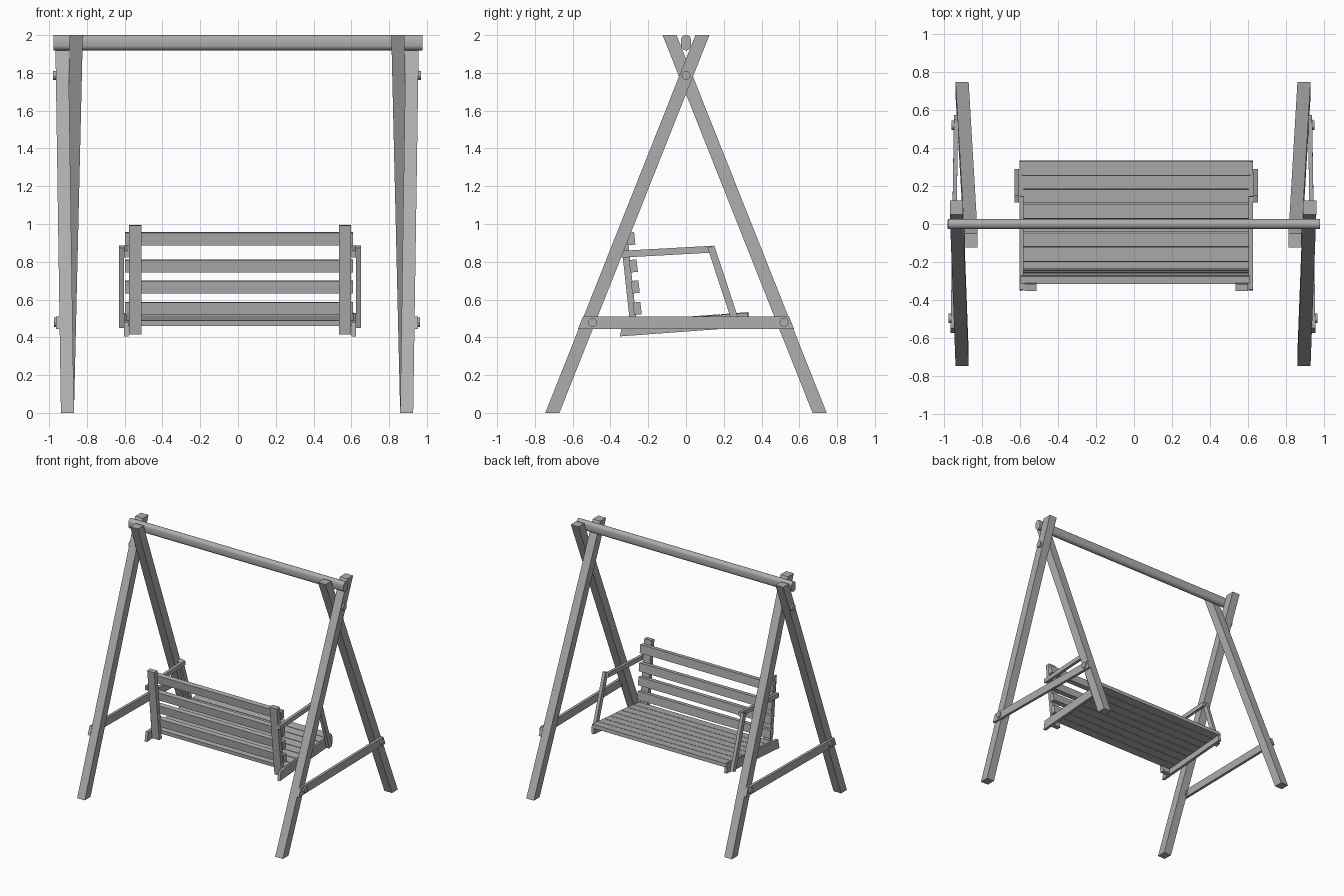
import bpy, bmesh, math

if "Cube" in bpy.data.objects:
    bpy.data.objects.remove(bpy.data.objects["Cube"])

FRAME_X = -0.005   # mirror centre of the stand
SEAT_X = 0.011     # mirror centre of the seat

wood = bpy.data.materials.new("grey_wood")
wood.diffuse_color = (0.42, 0.42, 0.42, 1)
wood.use_nodes = True
wood.node_tree.nodes["Principled BSDF"].inputs["Base Color"].default_value = wood.diffuse_color


def prism(name, pts, thick, cx=0.0, side=1):
    """Extrude a profile of (y, z, x centre) points along x."""
    bm = bmesh.new()
    a = [bm.verts.new((cx + side * (x - thick / 2), y, z)) for y, z, x in pts]
    b = [bm.verts.new((cx + side * (x + thick / 2), y, z)) for y, z, x in pts]
    bm.faces.new(a)
    bm.faces.new(b[::-1])
    n = len(pts)
    for i in range(n):
        j = (i + 1) % n
        bm.faces.new((a[i], b[i], b[j], a[j]))
    bmesh.ops.recalc_face_normals(bm, faces=bm.faces)
    me = bpy.data.meshes.new(name)
    bm.to_mesh(me)
    bm.free()
    me.materials.append(wood)
    ob = bpy.data.objects.new(name, me)
    bpy.context.collection.objects.link(ob)
    return ob


def plank(p, q, w, x):
    """Rectangle profile of width w along the line p-q in the yz plane."""
    dy, dz = q[0] - p[0], q[1] - p[1]
    k = w / 2 / math.hypot(dy, dz)
    ny, nz = -dz * k, dy * k
    return [(p[0] + ny, p[1] + nz, x), (q[0] + ny, q[1] + nz, x),
            (q[0] - ny, q[1] - nz, x), (p[0] - ny, p[1] - nz, x)]


def disc(y, z, r, x, n=12):
    return [(y + r * math.cos(2 * math.pi * i / n),
             z + r * math.sin(2 * math.pi * i / n), x) for i in range(n)]


# Top bar with a rounded, upright oval section
oval = []
for i in range(24):
    t = 2 * math.pi * (i + 0.5) / 24
    oval.append((0.027 * math.cos(t),
                 1.96 + 0.027 * math.sin(t) + math.copysign(0.0135, math.sin(t)), 0))
bar = prism("top_bar", oval, 1.952)
bpy.context.view_layer.objects.active = bar
bar.select_set(True)
bpy.ops.object.shade_smooth_by_angle(angle=math.radians(35))
bar.select_set(False)

for side, label in ((-1, "left"), (1, "right")):
    # Crossed legs: the front leg ends outside, the back leg inside
    for s, part, top_x in ((-1, "front_leg", 0.928), (1, "back_leg", 0.851)):
        prism(f"{label}_{part}",
              [(s * 0.745, 0, 0.898), (s * 0.67, 0, 0.898),
               (s * -0.124, 2, top_x), (s * -0.05, 2, top_x)], 0.069, FRAME_X, side)

    # Cross rail between the legs
    prism(f"{label}_cross_rail",
          [(-0.572, 0.445, 0.947), (0.572, 0.445, 0.930),
           (0.546, 0.51, 0.930), (-0.546, 0.51, 0.947)], 0.022, FRAME_X, side)

    # Bolts
    for y, z, x in ((0, 1.787, 0.950), (-0.495, 0.48, 0.945), (0.519, 0.48, 0.930)):
        prism(f"{label}_bolt", disc(y, z, 0.024, x), 0.047, FRAME_X, side)

    # Seat side rail
    prism(f"{label}_seat_rail",
          [(-0.35, 0.405, 0.602), (0.333, 0.455, 0.602),
           (0.328, 0.53, 0.602), (-0.335, 0.48, 0.602)], 0.023, SEAT_X, side)

    # Back post
    prism(f"{label}_back_post",
          [(-0.29, 0.415, 0.555), (-0.255, 0.418, 0.555),
           (-0.315, 0.995, 0.555), (-0.353, 0.992, 0.555)], 0.065, SEAT_X, side)

    # Arm rest and its sloping support
    prism(f"{label}_arm_rest", plank((-0.342, 0.84), (0.145, 0.867), 0.036, 0.602),
          0.023, SEAT_X, side)
    prism(f"{label}_arm_support", plank((0.132, 0.88), (0.272, 0.455), 0.038, 0.627),
          0.026, SEAT_X, side)

# Back slats
for i, z in enumerate((0.553, 0.667, 0.778, 0.922)):
    y = -0.258 - 0.09 * (z - 0.553)
    prism(f"back_slat_{i + 1}",
          plank((y + 0.0035, z - 0.033), (y - 0.0035, z + 0.033), 0.04, 0), 1.205, SEAT_X - 0.006)

# Seat slats, nearly touching
for i in range(8):
    y = 0.297 - i * 0.0755
    z = 0.516 + (y - 0.297) * 0.074
    prism(f"seat_slat_{i + 1}",
          plank((y - 0.0355, z - 0.0026), (y + 0.0355, z + 0.0026), 0.03, 0), 1.2, SEAT_X)
